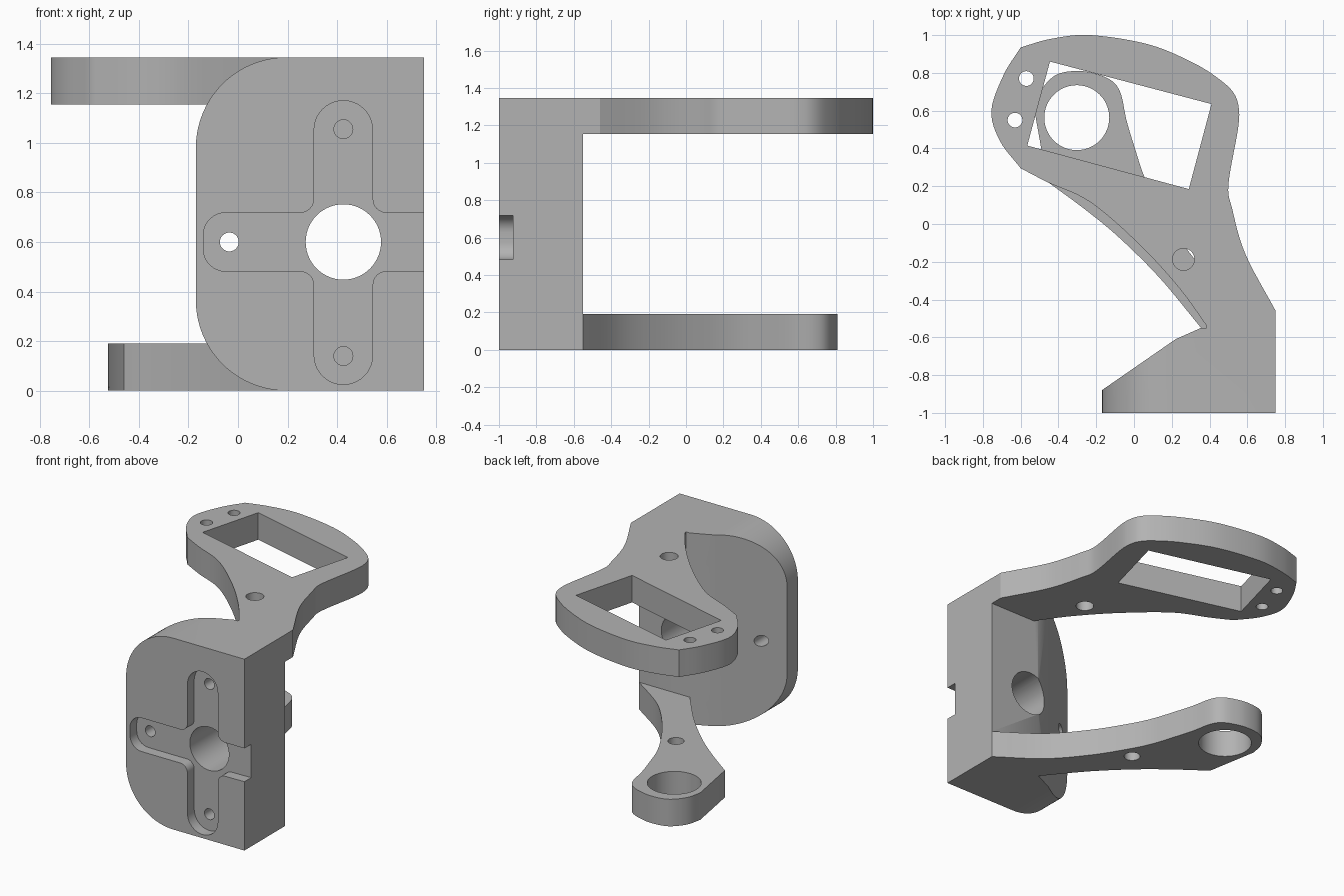
import bpy, bmesh
from math import sin, cos, pi, radians
from mathutils import Vector

if "Cube" in bpy.data.objects:
    bpy.data.objects.remove(bpy.data.objects["Cube"])

metal = bpy.data.materials.new("plain grey")
metal.diffuse_color = (0.45, 0.45, 0.45, 1)
metal.use_nodes = True
metal.node_tree.nodes["Principled BSDF"].inputs["Base Color"].default_value = (0.45, 0.45, 0.45, 1)


def prism(name, outline, low, high, axis="z"):
    """Extrude a flat outline along z (plan outline) or along y (front outline)."""
    bm = bmesh.new()
    place = (lambda p, d: (p[0], p[1], d)) if axis == "z" else (lambda p, d: (p[0], d, p[1]))
    face = bm.faces.new([bm.verts.new(place(p, low)) for p in outline])
    moved = bmesh.ops.extrude_face_region(bm, geom=[face])["geom"]
    shift = Vector(place((0, 0), high - low))
    bmesh.ops.translate(bm, verts=[v for v in moved if isinstance(v, bmesh.types.BMVert)], vec=shift)
    bmesh.ops.recalc_face_normals(bm, faces=bm.faces)
    mesh = bpy.data.meshes.new(name)
    bm.to_mesh(mesh)
    bm.free()
    mesh.materials.append(metal)
    obj = bpy.data.objects.new(name, mesh)
    bpy.context.collection.objects.link(obj)
    return obj


def arc(cx, cy, r, start, end, steps=10):
    angles = [radians(start + (end - start) * i / steps) for i in range(steps + 1)]
    return [(cx + r * cos(a), cy + r * sin(a)) for a in angles]


def circle(cx, cy, r, steps=40):
    return arc(cx, cy, r, 0, 360, steps)[:-1]


def curve(points, steps=6):
    """Smooth path through the given points."""
    p = [Vector(q) for q in points]
    p = [2 * p[0] - p[1]] + p + [2 * p[-1] - p[-2]]
    out = []
    for a, b, c, d in zip(p, p[1:], p[2:], p[3:]):
        for i in range(steps):
            t = i / steps
            out.append(0.5 * (2 * b + (c - a) * t + (2 * a - 5 * b + 4 * c - d) * t**2
                              + (3 * b - a - 3 * c + d) * t**3))
    return [tuple(v) for v in out] + [tuple(points[-1])]


def combine(target, tool, operation):
    """Apply a boolean and drop the tool."""
    mod = target.modifiers.new("combine", "BOOLEAN")
    mod.operation, mod.solver, mod.object = operation, "EXACT", tool
    bpy.context.view_layer.update()
    graph = bpy.context.evaluated_depsgraph_get()
    mesh = bpy.data.meshes.new_from_object(target.evaluated_get(graph))
    target.modifiers.clear()
    target.data = mesh
    bpy.data.objects.remove(tool)


def drill(target, outline, low, high, axis="z"):
    combine(target, prism("cutter", outline, low, high, axis), "DIFFERENCE")


TOP, THICK, MID = 1.345, 0.19, 0.6

# Mounting block: tapered plan trimmed by a front outline with rounded left corners
block = prism("bracket", [(-0.17, -1), (0.75, -1), (0.75, -0.55), (0.355, -0.55),
                          (0.22, -0.61), (-0.17, -0.88)], 0, TOP)
R = 0.365
front = [(1, 0)] + [(1, TOP)] + arc(-0.17 + R, TOP - R, R, 90, 180, 20) \
    + arc(-0.17 + R, R, R, 180, 270, 20)
combine(block, prism("front_outline", front, -1.2, 0, "y"), "INTERSECT")

# Upper arm with its broad rounded head
upper = curve([(0.75, -0.46), (0.59, -0.16), (0.52, 0.08), (0.50, 0.21), (0.55, 0.50),
               (0.555, 0.61), (0.53, 0.69), (0.46, 0.76), (0.32, 0.85), (0.08, 0.95),
               (-0.23, 1.0), (-0.44, 0.98), (-0.60, 0.935)])
upper += curve([(-0.60, 0.935), (-0.69, 0.79), (-0.755, 0.60), (-0.71, 0.44), (-0.60, 0.295)])[1:]
upper += curve([(-0.60, 0.295), (-0.455, 0.22), (-0.23, 0.115), (0.03, -0.11),
                (0.24, -0.34), (0.385, -0.54)])[1:]
upper += [(0.385, -0.7), (0.75, -0.7)]
upper_arm = prism("upper_arm", upper, TOP - THICK, TOP)
drill(upper_arm, [(-0.445, 0.86), (0.41, 0.635), (0.29, 0.185), (-0.565, 0.415)], 1, 2)
for x, y, r in ((-0.57, 0.77, 0.039), (-0.63, 0.55, 0.039), (0.262, -0.187, 0.058)):
    drill(upper_arm, circle(x, y, r), 1, 2)

# Lower arm ending in a ring
lower = curve([(0.75, -0.55), (0.47, -0.35), (0.27, -0.12), (0.13, 0.10), (0.055, 0.25),
               (0.005, 0.40), (-0.04, 0.55), (-0.07, 0.69), (-0.12, 0.76), (-0.22, 0.80),
               (-0.31, 0.81), (-0.40, 0.795), (-0.46, 0.75), (-0.505, 0.68), (-0.525, 0.59)])
lower += curve([(-0.46, 0.225), (-0.25, 0.07), (-0.07, -0.08), (0.14, -0.29), (0.355, -0.55)])
lower += [(0.37, -0.7), (0.75, -0.7)]
lower_arm = prism("lower_arm", lower, 0, THICK)
drill(lower_arm, circle(-0.303, 0.563, 0.172, 56), -1, 1)
drill(lower_arm, circle(0.05, 0.04, 0.052), -1, 1)

for arm in (upper_arm, lower_arm):
    combine(block, arm, "UNION")

# Cross-shaped recess in the front, open on the right side
w, f, s = 0.118, 0.055, 0.425
recess = [(1, MID - w + 0.005)] + arc(s + w + f, MID - w - f, f, 90, 180, 6)
recess += arc(s, 0.025 + w, w, 0, -180, 20)
recess += arc(s - w - f, MID - w - f, f, 0, 90, 6)
recess += arc(-0.14 + 0.09, MID - w + 0.09, 0.09, 270, 180, 8)
recess += arc(-0.14 + 0.09, MID + w - 0.09, 0.09, 180, 90, 8)
recess += arc(s - w - f, MID + w + f, f, -90, 0, 6)
recess += arc(s, 1.17 - w, w, 180, 0, 20)
recess += arc(s + w + f, MID + w + f, f, 180, 270, 6) + [(1, MID + w)]
drill(block, recess, -1.2, -0.925, "y")

# Centre bore, side through hole and two blind screw holes
drill(block, circle(s, MID, 0.152, 56), -1.2, -0.4, "y")
drill(block, circle(-0.035, MID, 0.038), -1.2, -0.4, "y")
for z in (0.14, 1.055):
    drill(block, circle(s, z, 0.038), -1.2, -0.7, "y")

# Smooth curved walls, crisp edges
bpy.ops.object.select_all(action="DESELECT")
block.select_set(True)
bpy.context.view_layer.objects.active = block
bpy.ops.object.shade_smooth_by_angle(angle=radians(25))
